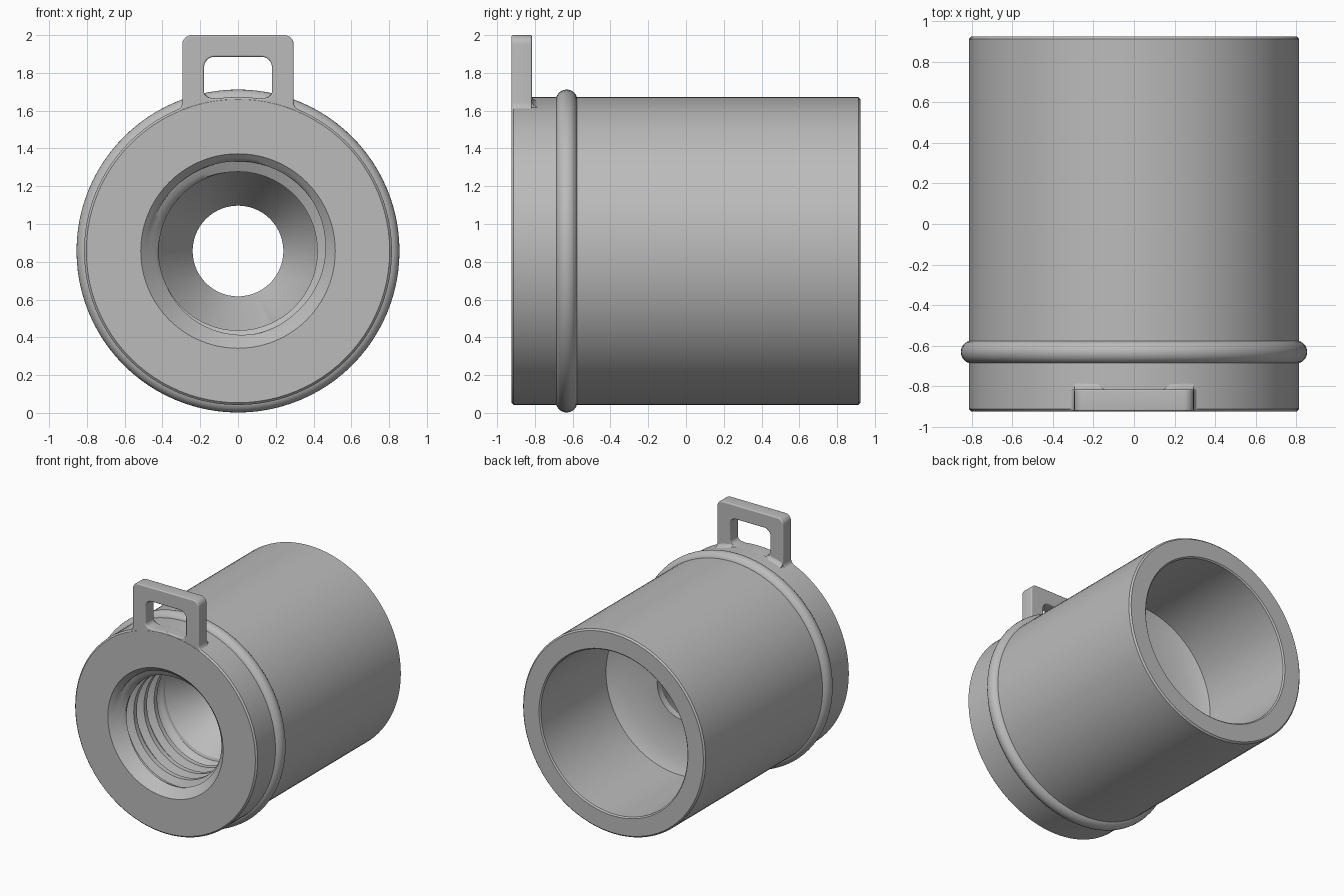
import bpy, bmesh, math

if "Cube" in bpy.data.objects:
    bpy.data.objects.remove(bpy.data.objects["Cube"])

N = 96                       # segments around the barrel axis
CZ = 0.857                   # height of the barrel axis
R = 0.815                    # barrel radius
FRONT, BACK = -0.925, 0.925
THREAD_END, PITCH = -0.33, 0.13

grey = bpy.data.materials.new("grey")
grey.diffuse_color = (0.5, 0.5, 0.5, 1)
grey.use_nodes = True
grey.node_tree.nodes["Principled BSDF"].inputs["Base Color"].default_value = grey.diffuse_color


def polar(r, y, a):
    return (r * math.cos(a), y, CZ + r * math.sin(a))


def grid(bm, rows):
    """Skin a list of equally long point rows."""
    v = [[bm.verts.new(p) for p in row] for row in rows]
    for a, b in zip(v, v[1:]):
        for j in range(len(a) - 1):
            bm.faces.new((a[j], a[j + 1], b[j + 1], b[j]))


def finish(bm, name, angle=30):
    bmesh.ops.remove_doubles(bm, verts=bm.verts[:], dist=1e-5)
    bmesh.ops.recalc_face_normals(bm, faces=bm.faces[:])
    me = bpy.data.meshes.new(name)
    bm.to_mesh(me)
    bm.free()
    ob = bpy.data.objects.new(name, me)
    bpy.context.collection.objects.link(ob)
    smooth(ob, angle)
    return ob


def smooth(ob, angle=30):
    ob.data.materials.clear()
    ob.data.materials.append(grey)
    bpy.ops.object.select_all(action='DESELECT')
    ob.select_set(True)
    bpy.context.view_layer.objects.active = ob
    bpy.ops.object.shade_smooth_by_angle(angle=math.radians(angle))


def thread_radius(y, phase):
    """Trapezoid thread, cut by the entry chamfer and fading out at its end."""
    p = phase % 1.0
    depth = min(1, max(0, min((p - 0.3) / 0.2, (1.0 - p) / 0.2)))
    depth *= min(1, max(0, (THREAD_END - y) / PITCH))
    return max(0.42 + 0.055 * depth, 0.515 - (y - FRONT))


# Barrel: outer wall, rear socket, funnel, then the threaded front hole
bm = bmesh.new()
angles = [2 * math.pi * i / N for i in range(N + 1)]
profile = [(0.515, FRONT), (0.803, FRONT), (R, FRONT + 0.012),
           (R, BACK - 0.012), (0.803, BACK), (0.665, BACK), (0.655, BACK - 0.01),
           (0.655, 0.085), (0.545, 0.025), (0.24, 0.025), (0.24, -0.03),
           (0.42, THREAD_END)]
grid(bm, [[polar(r, y, a) for a in angles] for r, y in profile])
rows = []
for k in range(70):
    row = []
    for a in angles:
        y = FRONT + PITCH * (k / 10 - a / (2 * math.pi))
        y = min(THREAD_END, max(FRONT, y))
        row.append(polar(thread_radius(y, k / 10), y, a))
    rows.append(row)
grid(bm, rows)
finish(bm, "barrel")

# Rounded ring around the barrel
bm = bmesh.new()
grid(bm, [[polar(0.798 + 0.057 * math.cos(t), -0.632 + 0.057 * math.sin(t), a)
           for a in angles]
          for t in [2 * math.pi * i / 24 for i in range(25)]])
finish(bm, "seal_ring")


def arc(cx, cz, r, a0, a1, n=6):
    return [(cx + r * math.cos(math.radians(a0 + (a1 - a0) * i / n)),
             cz + r * math.sin(math.radians(a0 + (a1 - a0) * i / n)))
            for i in range(n + 1)]


def mirrored(half):
    """Close a right-hand outline with its left-hand mirror image."""
    return half + [(-x, z) for x, z in reversed(half)]


def barrel_top(x, r=R):
    return CZ + math.sqrt(r * r - x * x)


# Carrying tab: filleted outline with a rounded slot
outer = mirrored([(0.2, 1.57), (0.36, 1.57)] + arc(0.345, 1.645, 0.05, 250, 180)
                 + arc(0.245, 1.95, 0.05, 0, 90))
slot = mirrored([(x, barrel_top(x)) for x in (0.03, 0.07, 0.11)]
                + arc(0.145, 1.703, 0.035, 285, 360) + arc(0.125, 1.83, 0.055, 0, 90))
cu = bpy.data.curves.new("carrying_tab", 'CURVE')
cu.dimensions = '2D'
cu.fill_mode = 'BOTH'
cu.extrude, cu.bevel_depth, cu.offset = 0.045, 0.009, -0.009
for pts in (outer, slot):
    sp = cu.splines.new('POLY')
    sp.points.add(len(pts) - 1)
    for q, (x, z) in zip(sp.points, pts):
        q.co = (x, z, 0, 1)
    sp.use_cyclic_u = True
tab = bpy.data.objects.new("carrying_tab", cu)
bpy.context.collection.objects.link(tab)
tab.rotation_euler = (math.pi / 2, 0, 0)
tab.location.y = -0.870
bpy.ops.object.select_all(action='DESELECT')
tab.select_set(True)
bpy.context.view_layer.objects.active = tab
bpy.ops.object.convert(target='MESH')
smooth(bpy.context.object)

# Concave fillets where the tab legs meet the barrel
bm = bmesh.new()
f = 0.045
for s in (-1, 1):
    rows = []
    for x, k in ((0.14, 0.05), (0.18, 0.9), (0.24, 1), (0.293, 1)):
        z = barrel_top(x) - 0.002
        row = [(s * x, -0.82 + f * k * (1 - math.cos(t)), z + f * k * (1 - math.sin(t)))
               for t in [math.pi / 2 * i / 6 for i in range(7)]]
        row += [(s * x, -0.82, z - 0.01)]
        rows.append(row + row[:1])
    grid(bm, rows)
bmesh.ops.holes_fill(bm, edges=bm.edges[:], sides=0)
finish(bm, "tab_fillets")
